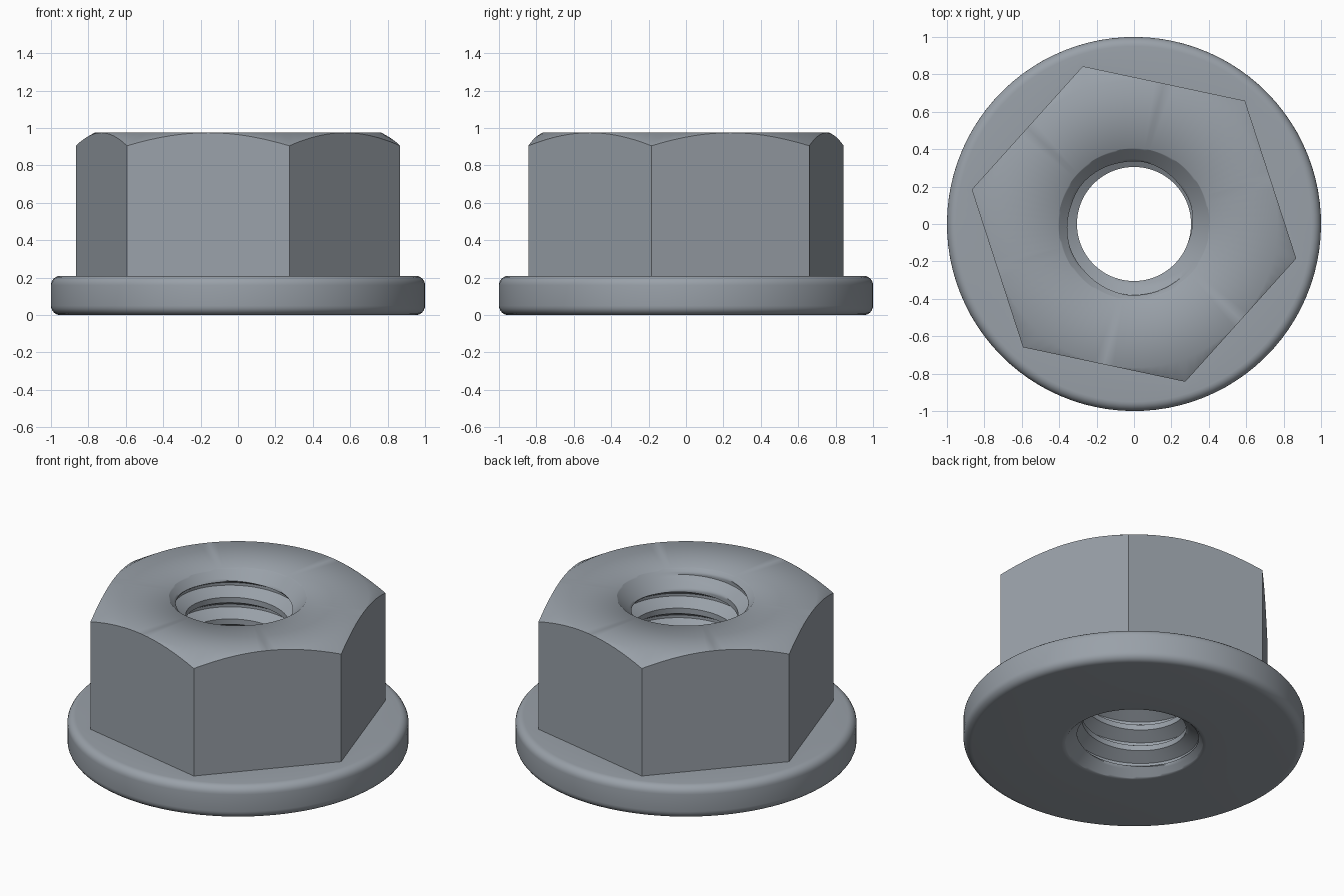
import bpy, bmesh
from math import pi, sin, cos, radians, floor

cube = bpy.data.objects.get("Cube")
if cube:
    bpy.data.objects.remove(cube, do_unlink=True)

SEGS = 96                  # columns around the axis
TURN = radians(-12)        # direction of the first hex corner
HEIGHT, FLANGE_H, FILLET = 0.975, 0.21, 0.05
APOTHEM, MOUTH = 0.768, 0.405
MINOR, MAJOR, PITCH, STEPS = 0.305, 0.38, 0.14, 16

steel = bpy.data.materials.new("steel grey")
steel.use_nodes = True
colour = (0.32, 0.355, 0.395, 1)
steel.diffuse_color = colour
steel.node_tree.nodes["Principled BSDF"].inputs["Base Color"].default_value = colour


def angle(j):
    return TURN + 2 * pi * j / SEGS


def hex_radius(j):
    """Distance from the axis to the hexagon side in column j."""
    return APOTHEM / cos((j % (SEGS // 6)) * 2 * pi / SEGS - pi / 6)


def ring(radius, z):
    return [(radius, z)] * (SEGS + 1)


def fillet(z_centre, start):
    """Quarter round on the flange rim."""
    return [ring(1 - FILLET + FILLET * cos(a), z_centre + FILLET * sin(a))
            for a in (start + i * pi / 12 for i in range(7))]


def thread_radius(step):
    """Flat crest, sloping flank, narrow root, sloping flank."""
    s = abs((step + STEPS / 2) % STEPS - STEPS / 2)   # steps from root centre
    t = min(max((s - 1) / 5, 0), 1)
    return MAJOR + (MINOR - MAJOR) * t


def bore_point(k, j):
    """Helical row k in column j, trimmed by the countersinks."""
    root_z = 0.935 - PITCH * 0.75 + PITCH * angle(j) / (2 * pi)
    z = min(max(root_z + PITCH * k / STEPS, 0), HEIGHT)
    return max(thread_radius(k), MOUTH - z, MOUTH - (HEIGHT - z)), z


# Flange underside and rounded rim
rows = [ring(MOUTH, 0), ring(MOUTH + 0.02, 0)]
rows += fillet(FILLET, -pi / 2) + fillet(FLANGE_H - FILLET, 0)

# Hexagon sides and the conical top chamfer
columns = range(SEGS + 1)
rows.append([(hex_radius(j), FLANGE_H) for j in columns])
rows.append([(hex_radius(j), HEIGHT - (hex_radius(j) - APOTHEM) * 0.588) for j in columns])
rows.append(ring(APOTHEM, HEIGHT))
rows.append(ring(MOUTH, HEIGHT))

# Threaded bore, from the top down
lowest = -floor(HEIGHT / PITCH + 3) * STEPS
for k in range(2 * STEPS, lowest, -1):
    rows.append([bore_point(k, j) for j in columns])
rows.append(rows[0])

# Skin the rows into one closed body
bm = bmesh.new()
grid = [[bm.verts.new((r * cos(angle(j)), r * sin(angle(j)), z))
         for j, (r, z) in enumerate(row)] for row in rows]
for a, b in zip(grid, grid[1:]):
    for j in range(SEGS):
        bm.faces.new((a[j], a[j + 1], b[j + 1], b[j]))
bmesh.ops.remove_doubles(bm, verts=bm.verts, dist=0.0001)
bmesh.ops.dissolve_degenerate(bm, edges=bm.edges, dist=0.0001)
bmesh.ops.recalc_face_normals(bm, faces=bm.faces)

mesh = bpy.data.meshes.new("flange_nut")
bm.to_mesh(mesh)
bm.free()
mesh.materials.append(steel)
nut = bpy.data.objects.new("flange_nut", mesh)
bpy.context.collection.objects.link(nut)

bpy.ops.object.select_all(action='DESELECT')
nut.select_set(True)
bpy.context.view_layer.objects.active = nut
bpy.ops.object.shade_smooth_by_angle(angle=radians(50))
